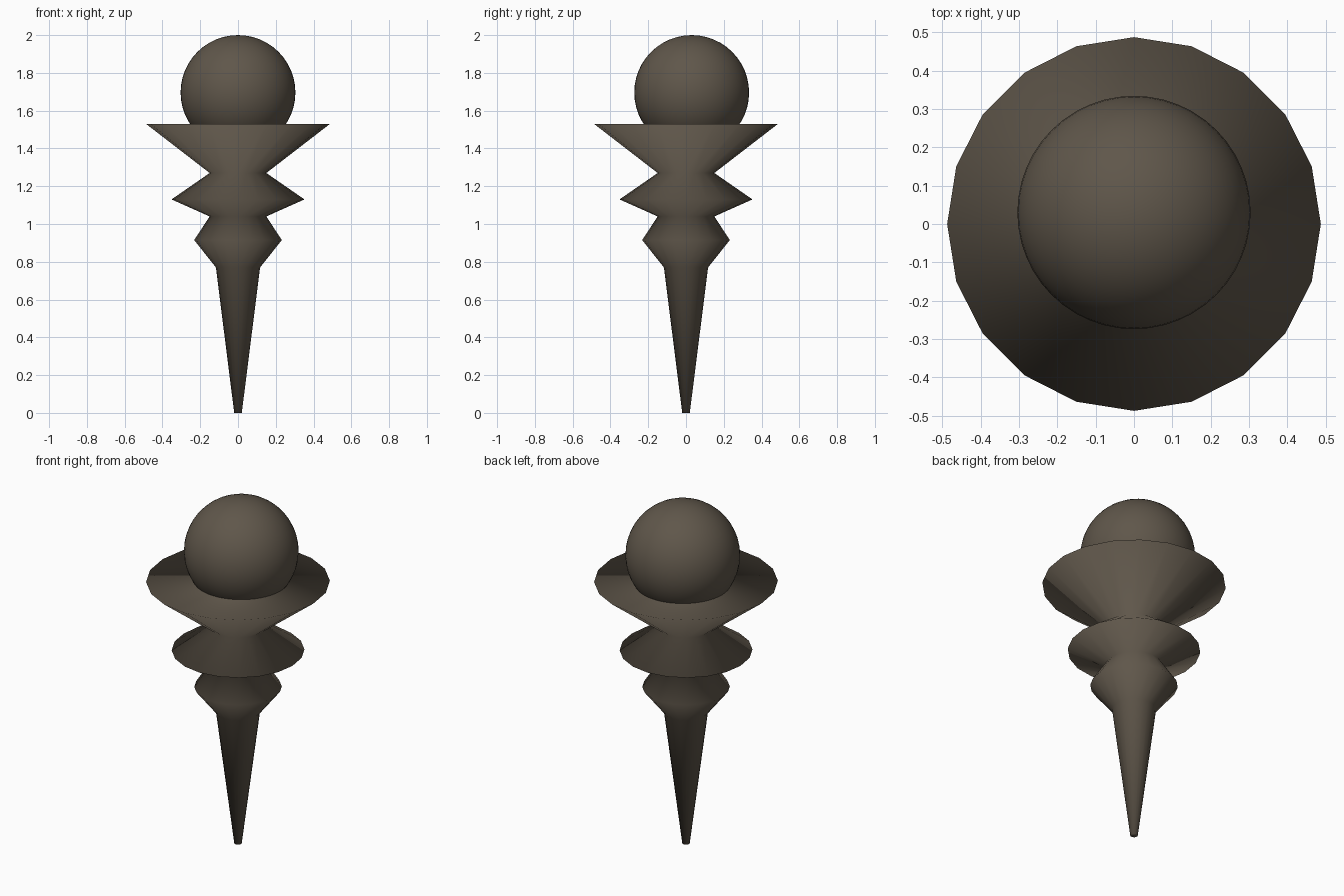
import bpy, bmesh, math

if "Cube" in bpy.data.objects:
    bpy.data.objects.remove(bpy.data.objects["Cube"])

# single dark brown-grey finish
mat = bpy.data.materials.new("dark_brown_grey")
mat.diffuse_color = (0.115, 0.094, 0.069, 1)
mat.use_nodes = True
mat.node_tree.nodes["Principled BSDF"].inputs["Base Color"].default_value = mat.diffuse_color


def finish(name, bm):
    """Turn a bmesh into a named, smooth shaded object."""
    bmesh.ops.recalc_face_normals(bm, faces=bm.faces)
    for f in bm.faces:
        f.smooth = True
    me = bpy.data.meshes.new(name)
    bm.to_mesh(me)
    bm.free()
    me.materials.append(mat)
    ob = bpy.data.objects.new(name, me)
    bpy.context.collection.objects.link(ob)
    return ob


def lathe(name, profile, sides):
    """Closed solid of revolution from (radius, height) points."""
    bm = bmesh.new()
    rings = []
    for r, z in profile:
        rings.append([bm.verts.new((r * math.cos(2 * math.pi * i / sides),
                                    r * math.sin(2 * math.pi * i / sides), z))
                      for i in range(sides)])
    for a, b in zip(rings, rings[1:]):
        for i in range(sides):
            j = (i + 1) % sides
            bm.faces.new((a[i], a[j], b[j], b[i]))
    bm.faces.new(rings[0][::-1])
    bm.faces.new(rings[-1])
    return finish(name, bm)


# tapered spike with collars and flared, flat-topped head
lathe("turned_stem", [(0.02, 0.0), (0.117, 0.77), (0.232, 0.915), (0.15, 1.04),
                      (0.352, 1.13), (0.15, 1.27), (0.487, 1.53)], 20)

# ball sunk into the head, slightly towards the back
bm = bmesh.new()
bmesh.ops.create_uvsphere(bm, u_segments=48, v_segments=24, radius=0.304)
ball = finish("top_ball", bm)
ball.location = (0, 0.03, 1.696)
